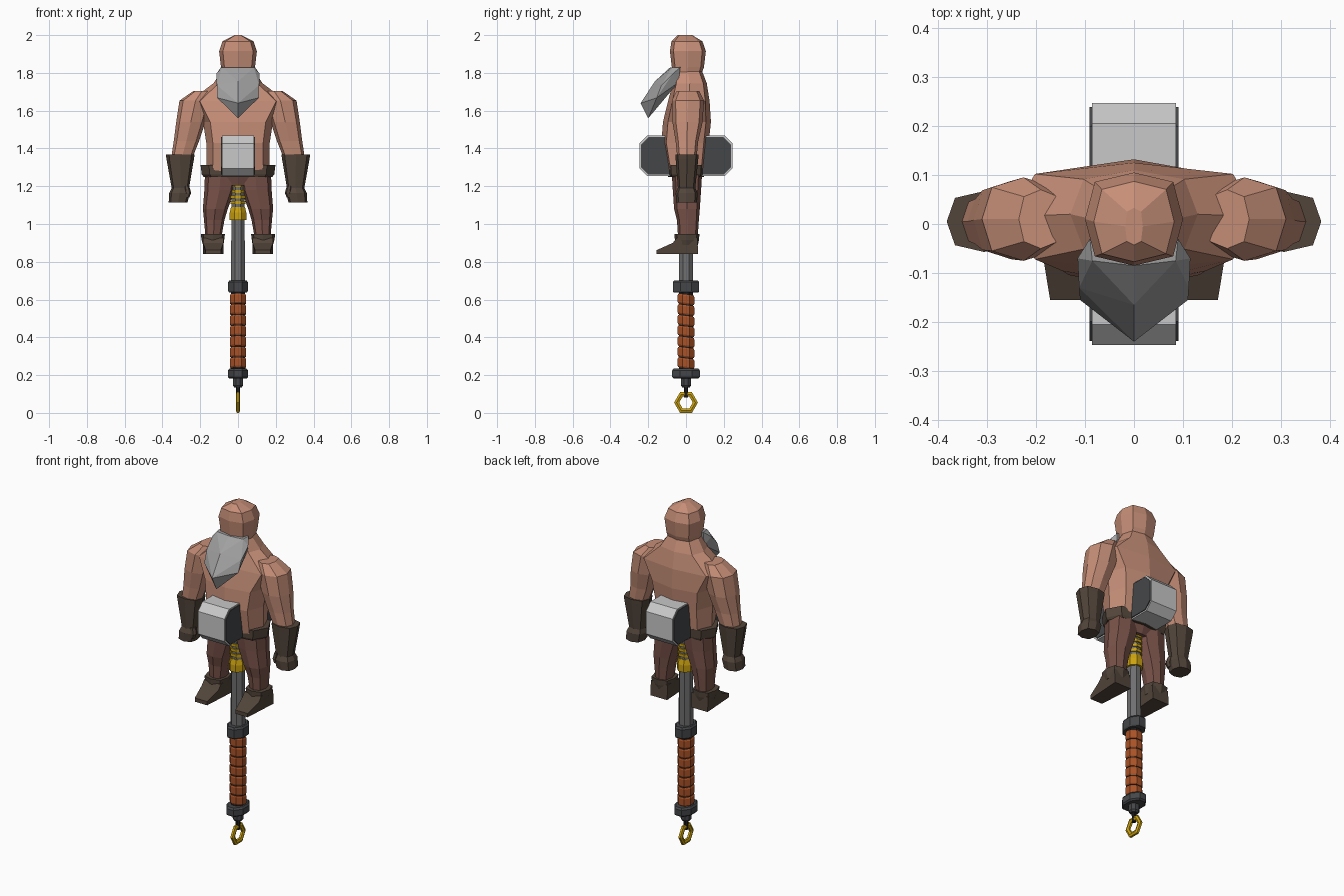
import bpy, bmesh, math
from mathutils import Matrix

if "Cube" in bpy.data.objects:
    bpy.data.objects.remove(bpy.data.objects["Cube"])

# Materials
def mat(name, r, g, b):
    m = bpy.data.materials.new(name)
    m.diffuse_color = (r, g, b, 1)
    m.use_nodes = True
    m.node_tree.nodes["Principled BSDF"].inputs["Base Color"].default_value = m.diffuse_color
    return m

SKIN = mat("skin", .56, .27, .185)
BEARD = mat("grey_hair", .36, .36, .36)
STEEL = mat("light_steel", .58, .58, .58)
DARK = mat("dark_steel", .06, .062, .066)
PANTS = mat("red_brown_cloth", .19, .085, .066)
LEATHER = mat("brown_leather", .085, .06, .043)
SHAFT = mat("mid_steel", .16, .16, .165)
ORANGE = mat("orange_wrap", .40, .085, .02)
GOLD = mat("gold", .60, .36, .005)
BLACK = mat("black", .015, .012, .012)


def finish(name, bm, m):
    bmesh.ops.recalc_face_normals(bm, faces=bm.faces)
    me = bpy.data.meshes.new(name)
    bm.to_mesh(me)
    bm.free()
    me.materials.append(m)
    ob = bpy.data.objects.new(name, me)
    bpy.context.collection.objects.link(ob)
    return ob


# Skin a stack of n-sided rings (x, y, z, rx, ry); k pushes the corners out
def loft(name, rings, m, n=8, k=1.0, side=1, turn=0.0, tilt=0.0):
    bm = bmesh.new()
    loops = []
    for x, y, z, rx, ry in rings:
        loop = []
        for i in range(n):
            a = 2 * math.pi * i / n + turn
            f = k if i % 2 else 1.0
            px, py = x + rx * f * math.cos(a), y + ry * f * math.sin(a)
            loop.append(bm.verts.new((side * px, py, z + tilt * px)))
        loops.append(loop)
    for a, b in zip(loops, loops[1:]):
        for i in range(n):
            j = (i + 1) % n
            bm.faces.new((a[i], a[j], b[j], b[i]))
    bm.faces.new(loops[0])
    bm.faces.new(loops[-1])
    return finish(name, bm, m)


# Extrude a y-z profile along x; width may depend on y
def extrude_x(name, prof, x0, half, m):
    bm = bmesh.new()
    w = half if callable(half) else (lambda y: half)
    a = [bm.verts.new((x0 - w(y), y, z)) for y, z in prof]
    b = [bm.verts.new((x0 + w(y), y, z)) for y, z in prof]
    n = len(prof)
    for i in range(n):
        j = (i + 1) % n
        bm.faces.new((a[i], a[j], b[j], b[i]))
    bm.faces.new(a)
    bm.faces.new(b)
    return finish(name, bm, m)


# Vertical turned part on the hammer axis, (z, rx, ry)
def turned(name, prof, m, tilt=0.0):
    c = 1 / math.cos(math.pi / 8)
    return loft(name, [(0, 0, z, rx * c, ry * c) for z, rx, ry in prof], m,
                turn=math.pi / 8, tilt=tilt)


# Torso and neck
loft("torso", [(0, 0, 1.27, .165, .10), (0, -.005, 1.43, .168, .125),
               (0, .005, 1.54, .185, .127), (0, .015, 1.65, .255, .11),
               (0, .02, 1.745, .13, .09), (0, .01, 1.81, .085, .075)], SKIN, k=1.12)

# Head
loft("head", [(0, .0, 1.76, .08, .07), (0, .01, 1.83, .09, .085),
              (0, .01, 1.915, .10, .095), (0, .005, 1.967, .082, .082),
              (0, -.005, 2.0, .018, .038)], SKIN, k=1.13)

# Beard
bm = bmesh.new()
for s in (1, -1):
    for x, y, z in [(.09, -.03, 1.83), (.115, -.07, 1.795), (.112, -.13, 1.735),
                    (.11, -.155, 1.668), (.09, -.04, 1.75), (.085, -.075, 1.828)]:
        bm.verts.new((s * x, y, z))
for p in [(0, -.165, 1.755), (0, -.24, 1.64), (0, -.2, 1.56), (0, -.085, 1.828)]:
    bm.verts.new(p)
bmesh.ops.convex_hull(bm, input=bm.verts)
finish("beard", bm, BEARD)

# Belt and hips
loft("belt", [(0, 0, 1.25, .182, .095), (0, 0, 1.262, .192, .1),
              (0, 0, 1.312, .198, .103)], LEATHER, k=1.1)
loft("hips", [(0, .005, 1.205, .12, .06), (0, .005, 1.27, .17, .085)], PANTS, k=1.1)

for s, tag in ((1, "left"), (-1, "right")):
    # Arm
    loft(tag + "_arm", [(.19, .01, 1.705, .045, .06), (.225, .01, 1.653, .085, .085),
                        (.25, .008, 1.54, .077, .08), (.273, .005, 1.44, .067, .06),
                        (.30, .005, 1.34, .055, .05)], SKIN, k=1.08, side=s)
    # Glove with flared cuff, fist and thumb
    loft(tag + "_glove", [(.306, .005, 1.368, .076, .062), (.306, .005, 1.345, .073, .06),
                          (.305, .003, 1.19, .046, .046), (.309, .003, 1.165, .055, .058),
                          (.317, .003, 1.115, .05, .055)],
         LEATHER, n=8, k=1.1, side=s)
    loft(tag + "_thumb", [(.272, -.025, 1.2, .014, .02), (.265, -.03, 1.165, .017, .02),
                          (.27, -.03, 1.14, .012, .015)], LEATHER, n=6, side=s)
    # Leg
    loft(tag + "_leg", [(.092, .005, 1.265, .083, .08), (.098, .005, 1.18, .08, .075),
                        (.12, .005, 1.08, .066, .068), (.126, .01, 1.02, .054, .058),
                        (.13, .01, .93, .042, .052)], PANTS, k=1.08, side=s)
    # Boot: foot, then cuff
    extrude_x(tag + "_boot", [(.065, .84), (-.155, .84), (-.155, .862), (-.07, .90),
                              (-.05, .925), (.06, .925)], s * .131,
              lambda y: .04 if y < -.1 else .054, LEATHER)
    loft(tag + "_boot_cuff", [(.131, .005, .89, .054, .058), (.133, .005, .915, .06, .064),
                              (.133, .005, .947, .064, .066)],
         LEATHER, k=1.12, side=s)


# Hammer head: chamfered block with dark cheek plates
def octagon(hy, z0, z1, c):
    q = [(hy, z0 + c), (hy, z1 - c), (hy - c, z1), (c - hy, z1),
         (-hy, z1 - c), (-hy, z0 + c), (c - hy, z0), (hy - c, z0)]
    return q


extrude_x("hammer_head", octagon(.247, 1.253, 1.468, .042), 0, .086, STEEL)
for s in (1, -1):
    extrude_x("hammer_cheek", octagon(.239, 1.261, 1.46, .04), s * .087, .004, DARK)

# Shaft and gold fittings under the head
turned("shaft", [(.66, .037, .038), (1.26, .034, .036)], SHAFT)
turned("gold_collar", [(1.02, .044, .048), (1.06, .044, .048), (1.09, .037, .04)], GOLD)
for i in range(4):
    z = 1.105 + i * .03
    turned("gold_ring", [(z, .041, .043), (z + .016, .041, .043)], GOLD)

# Grip: dark core with tilted wrap bands between two collars
turned("upper_collar", [(.637, .048, .066), (.645, .052, .07), (.692, .052, .07),
                        (.702, .045, .062)], DARK)
turned("grip_core", [(.2, .037, .038), (.65, .037, .038)], BLACK)
count, lo, hi = 7, .238, .632
step = (hi - lo) / count
for i in range(count):
    z = lo + i * step
    ob = turned("grip_wrap", [(z, .039, .041), (z + .007, .043, .044),
                              (z + step - .013, .043, .044), (z + step - .006, .039, .041)], ORANGE)
    # slope each band along y like a spiral wrap
    for v in ob.data.vertices:
        v.co.z -= v.co.y * .12
turned("lower_collar", [(.182, .046, .066), (.19, .053, .074), (.224, .053, .074),
                        (.234, .046, .066)], DARK)

# Pommel, eye and hanging ring
turned("pommel_knob", [(.135, .02, .02), (.145, .027, .027), (.185, .027, .027)], DARK)
turned("pommel_eye", [(.082, .011, .011), (.145, .012, .012)], BLACK)

bm = bmesh.new()
loops = []
for r, x in ((.063, -.006), (.063, .006), (.05, .011), (.036, .006), (.036, -.006), (.05, -.011)):
    loops.append([bm.verts.new((x, r * math.cos(i * math.pi / 3),
                                .0548 + r * math.sin(i * math.pi / 3)))
                  for i in range(6)])
for k in range(6):
    a, b = loops[k], loops[(k + 1) % 6]
    for i in range(6):
        j = (i + 1) % 6
        bm.faces.new((a[i], a[j], b[j], b[i]))
finish("hanging_ring", bm, GOLD)
